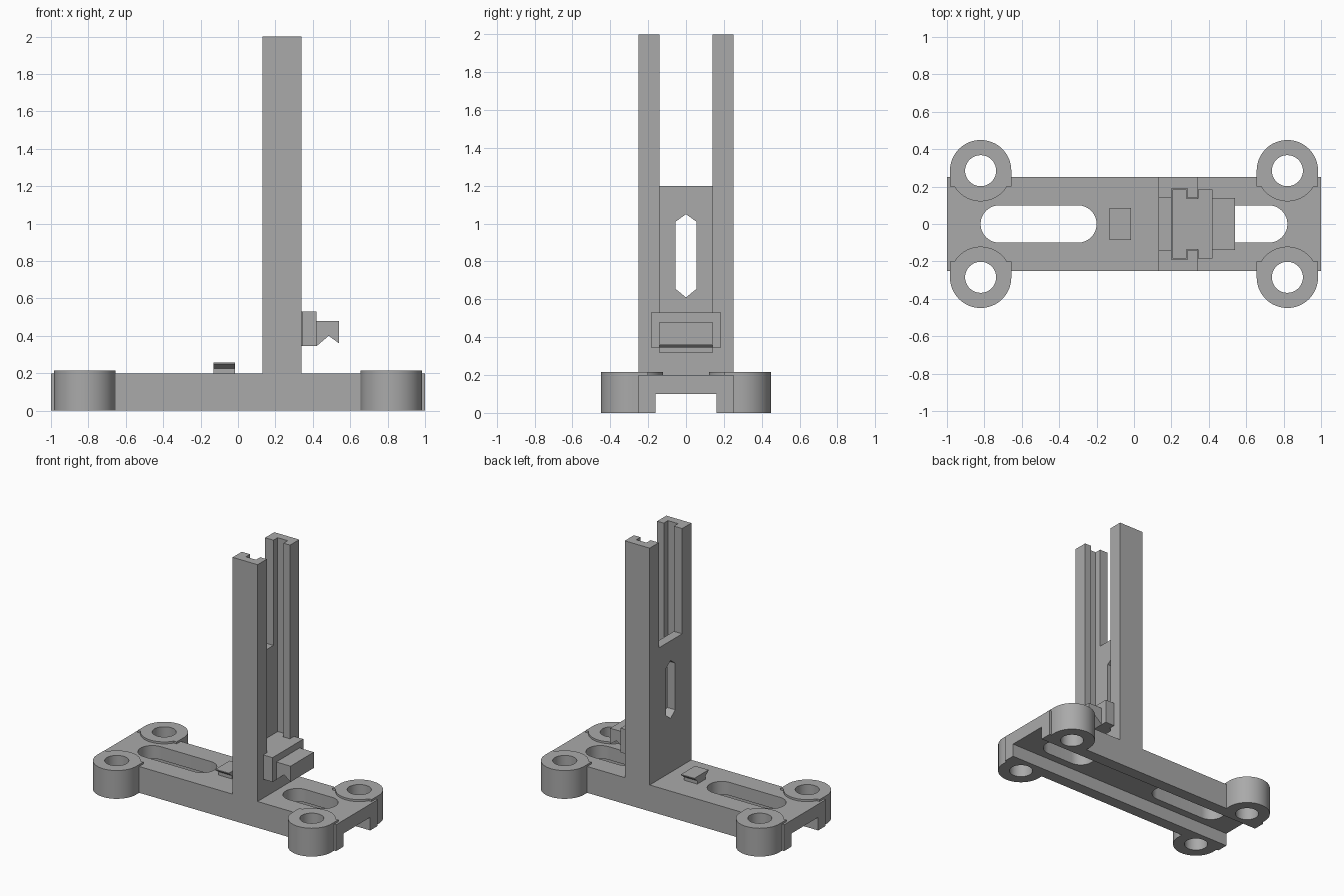
import bpy, bmesh, math
from mathutils import Vector

if "Cube" in bpy.data.objects:
    bpy.data.objects.remove(bpy.data.objects["Cube"])

grey = bpy.data.materials.new("plain grey")
grey.diffuse_color = (0.4, 0.4, 0.4, 1)
grey.use_nodes = True
grey.node_tree.nodes["Principled BSDF"].inputs["Base Color"].default_value = grey.diffuse_color


def prism(name, profile, axis, lo, hi):
    """Extrude a 2D profile along an axis: x uses (y, z), y uses (x, z), z uses (x, y)."""
    def place(p, t):
        return {"x": (t, p[0], p[1]), "y": (p[0], t, p[1]), "z": (p[0], p[1], t)}[axis]
    bm = bmesh.new()
    face = bm.faces.new([bm.verts.new(place(p, lo)) for p in profile])
    new = bmesh.ops.extrude_face_region(bm, geom=[face])["geom"]
    shift = Vector(place((0, 0), hi - lo))
    bmesh.ops.translate(bm, vec=shift, verts=[v for v in new if isinstance(v, bmesh.types.BMVert)])
    bmesh.ops.recalc_face_normals(bm, faces=bm.faces)
    mesh = bpy.data.meshes.new(name)
    bm.to_mesh(mesh)
    bm.free()
    mesh.materials.append(grey)
    ob = bpy.data.objects.new(name, mesh)
    bpy.context.collection.objects.link(ob)
    return ob


def box(name, x0, x1, y0, y1, z0, z1):
    return prism(name, [(x0, y0), (x1, y0), (x1, y1), (x0, y1)], "z", z0, z1)


def arc(cx, cy, r, a0, a1, n):
    return [(cx + r * math.cos(math.radians(a0 + (a1 - a0) * i / n)),
             cy + r * math.sin(math.radians(a0 + (a1 - a0) * i / n))) for i in range(n + 1)]


def combine(target, tool, operation):
    """Apply an exact boolean and discard the tool."""
    mod = target.modifiers.new("boolean", "BOOLEAN")
    mod.operation, mod.solver, mod.object = operation, "EXACT", tool
    bpy.context.view_layer.objects.active = target
    bpy.ops.object.modifier_apply(modifier=mod.name)
    bpy.data.objects.remove(tool)


def cut(target, tool):
    combine(target, tool, "DIFFERENCE")


def join(target, tool):
    combine(target, tool, "UNION")


# Base plate with four screw bosses
base = box("base", -1, 1, -0.25, 0.25, 0, 0.2)
BX, BY, R = 0.82, 0.285, 0.164
for sx in (-1, 1):
    for sy in (-1, 1):
        x, y = sx * BX, sy * BY
        join(base, prism("boss", arc(x, y, R, 0, 360, 64)[:-1], "z", 0, 0.215))
        join(base, box("boss_web", x - R, x + R, min(y, sy * 0.2), max(y, sy * 0.2), 0, 0.215))

# Underside channel, screw holes and rounded slots
cut(base, box("channel", -1.1, 1.1, -0.16, 0.16, -0.1, 0.1))
for sx in (-1, 1):
    for sy in (-1, 1):
        cut(base, prism("hole", arc(sx * BX, sy * BY, 0.083, 0, 360, 48)[:-1], "z", -0.1, 0.4))
for x0, x1 in ((-0.82, -0.2), (0.4, 0.82)):
    outline = arc(x1 - 0.1, 0, 0.1, -90, 90, 24) + arc(x0 + 0.1, 0, 0.1, 90, 270, 24)
    cut(base, prism("slot", outline, "z", -0.1, 0.4))

# Upright with a T-shaped guide, open top and pointed window
post = box("upright", 0.13, 0.34, -0.25, 0.25, 0.2, 2)
guide = [(0.2, -0.19), (0.285, -0.19), (0.285, -0.14), (0.4, -0.14),
         (0.4, 0.14), (0.285, 0.14), (0.285, 0.19), (0.2, 0.19)]
cut(post, prism("guide", guide, "z", 0.32, 2.1))
cut(post, box("top_gap", 0.0, 0.25, -0.14, 0.14, 1.2, 2.1))
window = [(0, 0.61), (0.055, 0.655), (0.055, 1.01), (0, 1.05), (-0.055, 1.01), (-0.055, 0.655)]
cut(post, prism("window", window, "x", 0, 0.25))

# Sliding catch: T-shaped tongue, front plate and notched nose
tongue = [(0.205, -0.185), (0.28, -0.185), (0.28, -0.135), (0.342, -0.135), (0.342, -0.185), (0.42, -0.185),
          (0.42, 0.185), (0.342, 0.185), (0.342, 0.135), (0.28, 0.135), (0.28, 0.185), (0.205, 0.185)]
catch = prism("sliding_catch", tongue, "z", 0.345, 0.53)
nose = [(0.41, 0.345), (0.42, 0.345), (0.485, 0.4), (0.54, 0.36), (0.54, 0.48), (0.41, 0.48)]
join(catch, prism("nose", nose, "y", -0.14, 0.14))

# Small flared rest on the base
rest = [(-0.05, 0.2), (0.05, 0.2), (0.05, 0.225), (0.085, 0.25),
        (0.085, 0.257), (-0.085, 0.257), (-0.085, 0.25), (-0.05, 0.225)]
prism("flared_rest", rest, "x", -0.13, -0.017)

# Smooth the round walls, keep the edges crisp
bpy.ops.object.select_all(action="DESELECT")
base.select_set(True)
bpy.context.view_layer.objects.active = base
bpy.ops.object.shade_smooth_by_angle(angle=math.radians(30))
